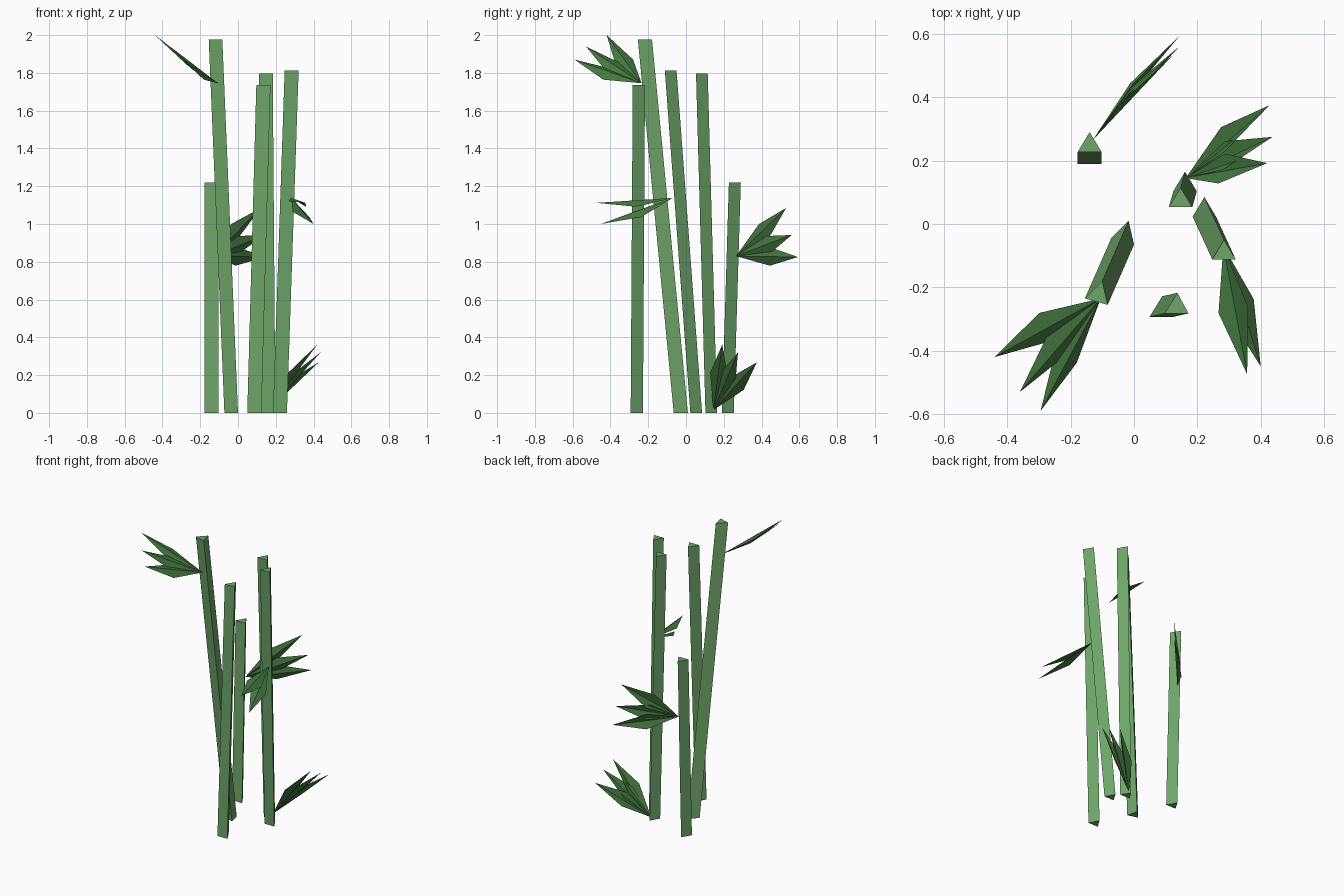
import bpy
from mathutils import Vector

if "Cube" in bpy.data.objects:
    bpy.data.objects.remove(bpy.data.objects["Cube"])


def material(name, rgb):
    m = bpy.data.materials.new(name)
    m.diffuse_color = (*rgb, 1)
    m.use_nodes = True
    m.node_tree.nodes["Principled BSDF"].inputs["Base Color"].default_value = m.diffuse_color
    return m


STALK = material("stalk green", (0.155, 0.38, 0.14))
LEAF = material("leaf green", (0.059, 0.19, 0.05))


def make(name, verts, faces, mat):
    me = bpy.data.meshes.new(name)
    me.from_pydata([tuple(v) for v in verts], [], faces)
    me.materials.append(mat)
    ob = bpy.data.objects.new(name, me)
    bpy.context.collection.objects.link(ob)
    return ob


def stalk(name, top, height, shift):
    """Leaning triangular prism: top outline (counter-clockwise), base = top + shift."""
    low = [(x + shift[0], y + shift[1], 0) for x, y in top]
    high = [(x, y, height) for x, y in top]
    sides = [(i, (i + 1) % 3, (i + 1) % 3 + 3, i + 3) for i in range(3)]
    make(name, low + high, [(2, 1, 0), (3, 4, 5)] + sides, STALK)


def leaves(name, base, tips, normal, half_width=0.05, droop=0.02):
    """Fan of blades from one point, each folded along its middle crease."""
    base, verts, faces = Vector(base), [], []
    for tip in tips:
        tip = Vector(tip)
        d = (tip - base).normalized()
        n = Vector(normal)
        n = (n - d * n.dot(d)).normalized()
        side = n.cross(d)
        mid = base.lerp(tip, 0.5) - n * droop
        k = len(verts)
        verts += [base, mid - side * half_width, tip, mid + side * half_width]
        faces += [(k, k + 2, k + 1), (k, k + 3, k + 2)]
    ob = make(name, verts, faces, LEAF)
    # make every face look towards the fan's outer side
    if sum((p.normal.dot(Vector(normal)) for p in ob.data.polygons)) < 0:
        ob.data.flip_normals()


# Five leaning stalks
stalk("back_left_stalk", [(-.178, .227), (-.102, .227), (-.14, .29)], 1.22, (0, -.037))
stalk("left_stalk", [(-.155, -.235), (-.083, -.255), (-.10, -.18)], 1.978, (.083, .19))
stalk("back_stalk", [(.11, .053), (.184, .053), (.147, .115)], 1.797, (.014, .05))
stalk("right_stalk", [(.247, -.112), (.321, -.112), (.284, -.05)], 1.812, (-.062, .135))
stalk("front_stalk", [(.097, -.282), (.172, -.282), (.137, -.217)], 1.737, (-.048, -.011))

# Leaf fans
leaves("left_leaves", (-.105, -.235, 1.745),
       [(-.44, -.42, 2.0), (-.36, -.53, 1.94), (-.295, -.59, 1.87)], (.62, -.06, .77))
leaves("low_leaves", (.163, .145, .015),
       [(.42, .192, .362), (.437, .275, .32), (.428, .375, .268)], (.78, -.32, -.54))
leaves("right_leaves", (.282, -.07, 1.138),
       [(.357, -.474, 1.112), (.40, -.45, 1.0)], (.3, 0, .95))
leaves("back_left_leaves", (-.13, .265, .83),
       [(.12, .53, 1.085), (.143, .56, .942), (.143, .593, .825)], (.76, -.64, -.08))
